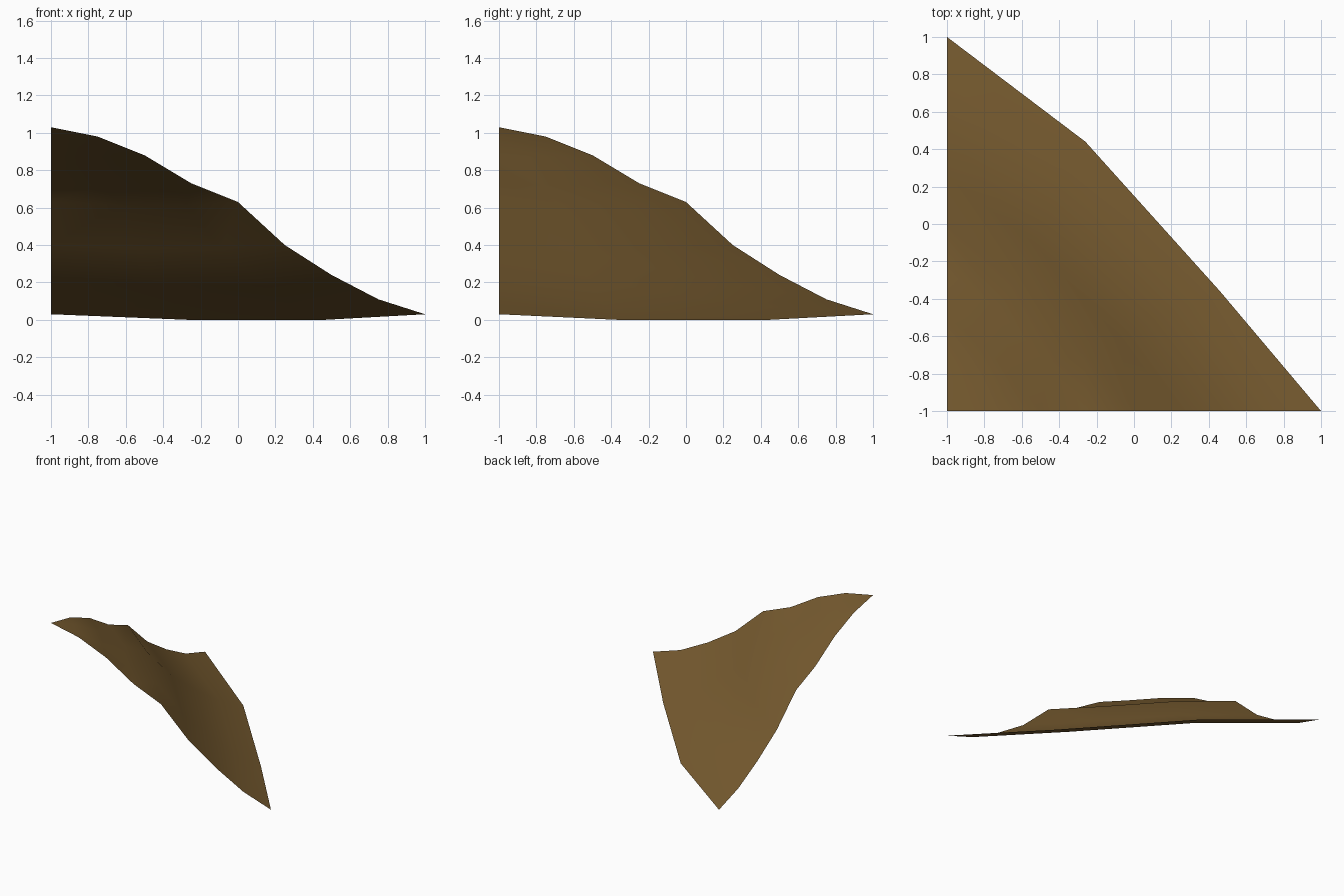
import bpy
import bmesh
from mathutils import Vector

old = bpy.data.objects.get("Cube")
if old:
    bpy.data.objects.remove(old, do_unlink=True)

# Earth colour
earth = bpy.data.materials.new("earth_brown")
earth.use_nodes = True
brown = (0.19, 0.108, 0.03, 1.0)
earth.diffuse_color = brown
shader = earth.node_tree.nodes["Principled BSDF"]
shader.inputs["Base Color"].default_value = brown
shader.inputs["Roughness"].default_value = 0.9

# Slope height from the summit to the foot, and the corners of the foot
heights = [1.03, 0.98, 0.88, 0.73, 0.63, 0.40, 0.24, 0.11, 0.03]
foot = [(1, -1, 0), (0.46, -0.36, -0.03), (-0.26, 0.44, -0.03), (-1, 1, 0)]
summit = Vector((-1, -1, 0))

# Open hillside sheet: rings fanned out from the summit corner
bm = bmesh.new()
top = bm.verts.new(summit + Vector((0, 0, heights[0])))
last = len(heights) - 1
rings = []
for i in range(1, last + 1):
    t = i / last
    ring = []
    for corner in foot:
        p = summit.lerp(Vector(corner), t)
        p.z += heights[i]
        ring.append(bm.verts.new(p))
    rings.append(ring)

for a, b in zip(rings[0], rings[0][1:]):
    bm.faces.new((top, a, b))
for inner, outer in zip(rings, rings[1:]):
    for k in range(len(foot) - 1):
        bm.faces.new((inner[k], outer[k], outer[k + 1], inner[k + 1]))

for face in bm.faces:
    face.smooth = True

mesh = bpy.data.meshes.new("hillside_corner")
bm.to_mesh(mesh)
bm.free()
mesh.materials.append(earth)
hill = bpy.data.objects.new("hillside_corner", mesh)
bpy.context.collection.objects.link(hill)
